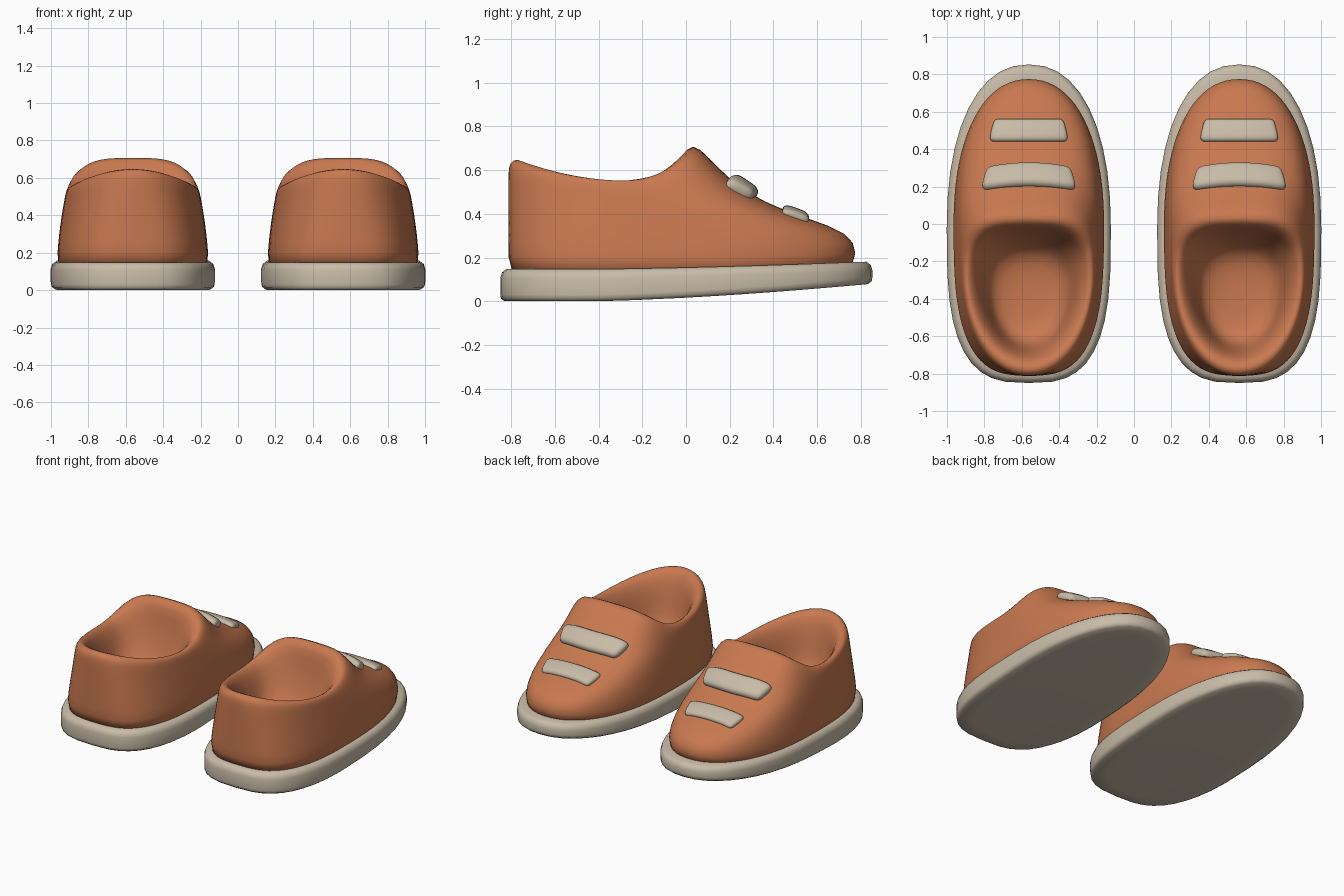
import bpy, bmesh, math
from mathutils import Vector
from mathutils.bvhtree import BVHTree

if "Cube" in bpy.data.objects:
    bpy.data.objects.remove(bpy.data.objects["Cube"])

SEG = 40
SHOE_X = 0.5625


def material(name, col):
    m = bpy.data.materials.new(name)
    m.diffuse_color = (*col, 1)
    m.use_nodes = True
    m.node_tree.nodes["Principled BSDF"].inputs["Base Color"].default_value = m.diffuse_color
    return m


leather = material("orange_leather", (0.58, 0.19, 0.08))
rubber = material("beige_rubber", (0.58, 0.50, 0.39))


def ring(yc, yf, yb, w, zf, zs, zb, nf=2.0, nb=2.5):
    """Egg-shaped loop with separate front, side and back heights."""
    pts = []
    for i in range(SEG):
        a = 2 * math.pi * i / SEG
        c, s = math.cos(a), math.sin(a)
        n = nf if c > 0 else nb
        u = math.copysign(abs(c) ** (2 / n), c)
        x = w * math.copysign(abs(s) ** (2 / n), s)
        y = yc + u * ((yf - yc) if c > 0 else (yc - yb))
        z = zs + ((zf if c > 0 else zb) - zs) * u * u
        pts.append((x, y, z))
    return pts


def finish(bm, name, mat):
    bmesh.ops.recalc_face_normals(bm, faces=bm.faces)
    for f in bm.faces:
        f.smooth = True
    me = bpy.data.meshes.new(name)
    bm.to_mesh(me)
    bm.free()
    me.materials.append(mat)
    ob = bpy.data.objects.new(name, me)
    bpy.context.collection.objects.link(ob)
    return ob


def loft(rings, name, mat):
    bm = bmesh.new()
    loops = [[bm.verts.new(p) for p in r] for r in rings]
    for a, b in zip(loops, loops[1:]):
        for i in range(SEG):
            j = (i + 1) % SEG
            bm.faces.new((a[i], a[j], b[j], b[i]))
    # fan caps on both ends
    for lp in (loops[0], loops[-1]):
        mid = bm.verts.new(sum((v.co for v in lp), Vector()) / SEG)
        for i in range(SEG):
            bm.faces.new((lp[i], lp[(i + 1) % SEG], mid))
    return finish(bm, name, mat)


# Sole: rounded slab with a gently raised toe
def sole_ring(inset, top, dz):
    pts = ring(-0.03, 0.853 - inset, -0.85 + inset, 0.439 - inset, 0, 0, 0, 2.25, 3.0)
    out = []
    for x, y, _ in pts:
        t = max(0, (y + 0.45) / 1.3)
        z = (0.147 + 0.035 * t ** 1.5) if top else 0.08 * t ** 1.5
        out.append((x, y, z + dz))
    return out


sole = loft([sole_ring(0.1, 0, 0), sole_ring(0.02, 0, 0), sole_ring(0.003, 0, 0.012),
             sole_ring(0, 0, 0.03), sole_ring(0, 1, -0.04), sole_ring(0.008, 1, -0.015),
             sole_ring(0.028, 1, 0), sole_ring(0.1, 1, 0)], "sole_left", rubber)

# Upper: outside wall and vamp, rolled collar, then the foot well
upper = loft([ring(*r) for r in (
    (0.00, 0.77, -0.81, 0.408, 0.11, 0.09, 0.09, 2.2, 3.0),
    (0.00, 0.785, -0.815, 0.405, 0.225, 0.20, 0.20, 2.2, 3.0),
    (-0.01, 0.755, -0.815, 0.394, 0.312, 0.31, 0.32, 2.2, 2.8),
    (-0.06, 0.56, -0.815, 0.38, 0.378, 0.41, 0.42, 2.3, 2.6),
    (-0.13, 0.36, -0.815, 0.368, 0.45, 0.475, 0.51, 2.6, 2.4),
    (-0.18, 0.21, -0.815, 0.36, 0.545, 0.52, 0.59, 3.0, 2.25),
    (-0.24, 0.10, -0.81, 0.349, 0.665, 0.545, 0.635, 3.6, 2.1),
    (-0.26, 0.03, -0.775, 0.328, 0.728, 0.558, 0.657, 3.6, 2.0),
    (-0.27, -0.02, -0.725, 0.29, 0.67, 0.525, 0.625, 3.0, 2.0),
    (-0.28, -0.03, -0.69, 0.255, 0.55, 0.44, 0.52, 2.7, 2.0),
    (-0.31, -0.09, -0.66, 0.225, 0.36, 0.32, 0.36, 2.5, 2.1),
    (-0.35, -0.15, -0.62, 0.19, 0.25, 0.25, 0.25, 2.4, 2.2),
    (-0.40, -0.28, -0.52, 0.10, 0.23, 0.23, 0.23, 2.2, 2.2))], "upper_left", leather)
sub = upper.modifiers.new("smooth", 'SUBSURF')
sub.levels = sub.render_levels = 1

bpy.context.view_layer.update()
tree = BVHTree.FromObject(upper, bpy.context.evaluated_depsgraph_get())


# Straps: padded bands that follow the vamp surface
def strap(name, half, y_mid, depth, bow, taper, thick):
    bm = bmesh.new()
    nx, ny = 10, 2
    rows = []
    for j in range(ny + 1):
        v = j / ny
        row = []
        for i in range(nx + 1):
            u = 2 * i / nx - 1
            x = u * (half - taper * v)
            y = y_mid + (v - 0.5) * depth - bow * u * u
            hit = tree.ray_cast(Vector((x, y, 2)), Vector((0, 0, -1)))[0]
            row.append(bm.verts.new(hit))
        rows.append(row)
    for a, b in zip(rows, rows[1:]):
        for i in range(nx):
            bm.faces.new((a[i], a[i + 1], b[i + 1], b[i]))
    bm.normal_update()
    ob = finish(bm, name, rubber)
    if ob.data.polygons[0].normal.z < 0:
        ob.data.flip_normals()
    so = ob.modifiers.new("thickness", 'SOLIDIFY')
    so.thickness, so.offset = thick, 0.1
    su = ob.modifiers.new("round", 'SUBSURF')
    su.levels = su.render_levels = 2
    return ob


parts = [sole, upper,
         strap("ankle_strap_left", 0.255, 0.262, 0.125, 0.025, 0.035, 0.075),
         strap("toe_strap_left", 0.215, 0.50, 0.125, 0.0, 0.03, 0.05)]

# Second shoe is a copy on the other side
for ob in parts:
    twin = ob.copy()
    twin.name = ob.name.replace("left", "right")
    bpy.context.collection.objects.link(twin)
    ob.location.x = -SHOE_X
    twin.location.x = SHOE_X
